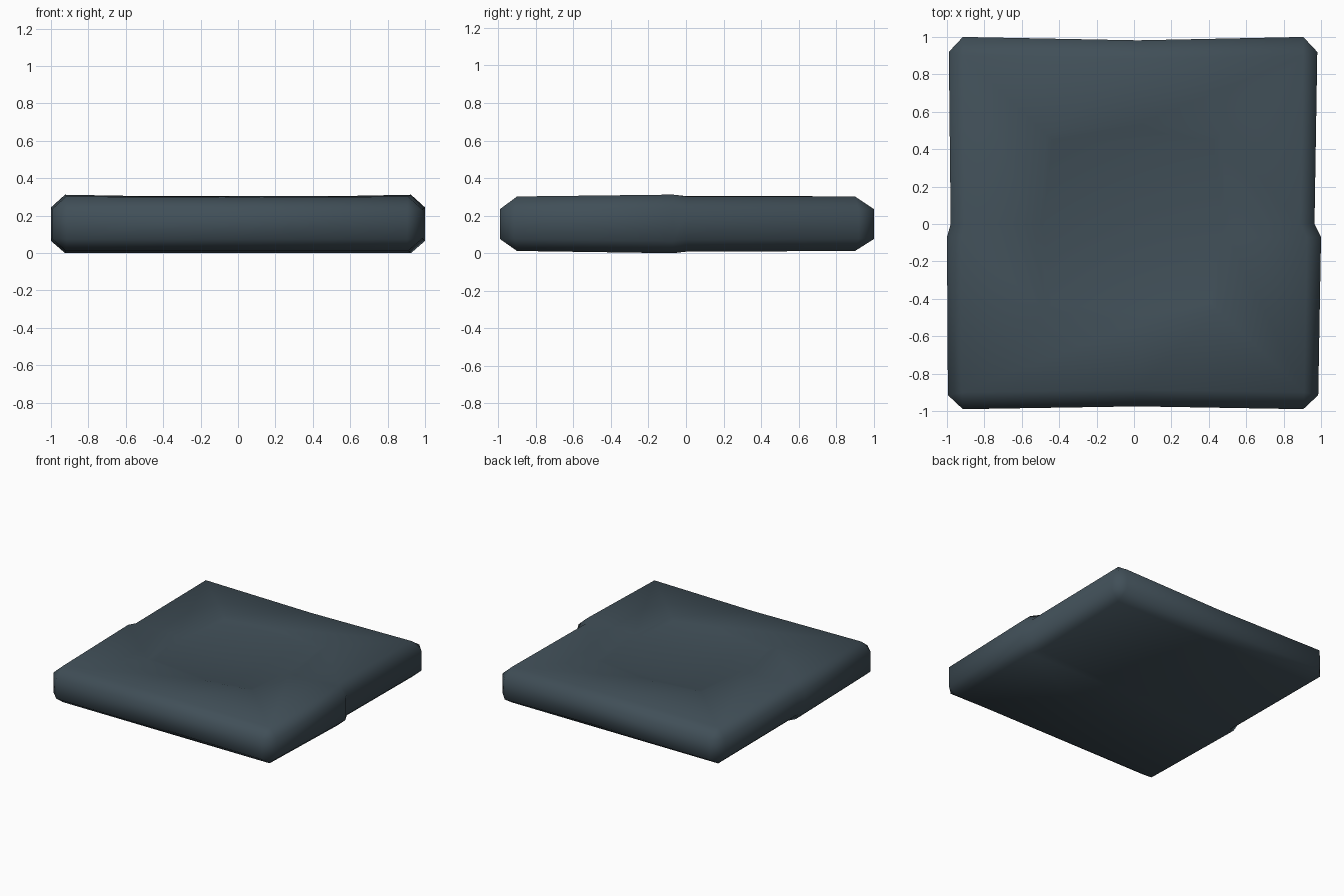
import bpy, bmesh

if "Cube" in bpy.data.objects:
    bpy.data.objects.remove(bpy.data.objects["Cube"])

slate = bpy.data.materials.new("dark_slate")
slate.diffuse_color = (0.052, 0.078, 0.097, 1)
slate.use_nodes = True
slate.node_tree.nodes["Principled BSDF"].inputs["Base Color"].default_value = slate.diffuse_color

bm = bmesh.new()


def V(x, y, z):
    return bm.verts.new((x, y, z))


# Cross-section stations from front to back:
# y of top/bottom edge, y of side edge, left x, right x, bottom z, top z
stations = [
    (-0.90, -0.915, -0.995, 0.985, 0.012, 0.302),
    (-0.07, -0.07, -1.0, 1.0, 0.0, 0.312),
    (0.0, 0.0, -0.98, 0.965, 0.008, 0.303),
    (0.90, 0.92, -0.99, 0.98, 0.012, 0.302),
]
C = 0.075   # chamfer width
rows = []
for ye, ys, xl, xr, z0, z1 in stations:
    rows.append({
        "bl": V(xl + C, ye, z0), "br": V(xr - C, ye, z0),
        "r0": V(xr, ys, z0 + 0.065), "r1": V(xr, ys, z1 - 0.068),
        "tr": V(xr - C, ye, z1), "tl": V(xl + C, ye, z1),
        "l1": V(xl, ys, z1 - 0.068), "l0": V(xl, ys, z0 + 0.065)})

# Sides, chamfers and underside along the length
ring = ["tl", "l1", "l0", "bl", "br", "r0", "r1", "tr"]
for a, b in zip(rows, rows[1:]):
    for p, q in zip(ring, ring[1:]):
        bm.faces.new((a[p], a[q], b[q], b[p]))

# Front and back ends, slightly bowed inwards in the middle
mids = []
for row, y, ymid in ((rows[0], -0.99, -0.975), (rows[-1], 1.0, 0.982)):
    s = 1 if y > 0 else -1
    top_mid = V(0.02, s * 0.885, 0.298)
    e = {k: V(x, yy, z) for k, x, yy, z in (
        ("l0", -0.915, y, 0.075), ("l1", -0.915, y, 0.235),
        ("m0", 0.02, ymid, 0.075), ("m1", 0.02, ymid, 0.235),
        ("r0", 0.905, y, 0.075), ("r1", 0.905, y, 0.235))}
    bm.faces.new((e["l0"], e["m0"], e["m1"], e["l1"]))
    bm.faces.new((e["m0"], e["r0"], e["r1"], e["m1"]))
    bm.faces.new((e["l1"], e["m1"], top_mid, row["tl"]))
    bm.faces.new((e["m1"], e["r1"], row["tr"], top_mid))
    bm.faces.new((row["bl"], row["br"], e["r0"], e["m0"], e["l0"]))
    for k in "lr":
        bm.faces.new((row[k + "0"], row[k + "1"], e[k + "1"], e[k + "0"]))
        bm.faces.new((row[k + "1"], row["t" + k], e[k + "1"]))
        bm.faces.new((row[k + "0"], e[k + "0"], row["b" + k]))
    mids.append(top_mid)

# Top surface: border, rim and sunken centre panel
outer = [rows[0]["tl"], mids[0]] + [r["tr"] for r in rows] + [mids[1]] + \
        [r["tl"] for r in rows[:0:-1]]
rim_pts = [(-0.47, -0.46), (0.04, -0.525), (0.45, -0.46), (0.505, -0.07),
           (0.51, 0.0), (0.46, 0.48), (0.05, 0.545), (-0.47, 0.48),
           (-0.535, 0.0), (-0.525, -0.07)]
rim = [V(x, y, 0.304) for x, y in rim_pts]
floor = [V(x * 0.92, y * 0.92, 0.292) for x, y in rim_pts]
n = len(rim)
for i in range(n):
    j = (i + 1) % n
    bm.faces.new((outer[i], outer[j], rim[j], rim[i]))
    bm.faces.new((rim[i], rim[j], floor[j], floor[i]))
bm.faces.new(floor)

bmesh.ops.recalc_face_normals(bm, faces=bm.faces[:])
for f in bm.faces:
    f.smooth = True

mesh = bpy.data.meshes.new("stone_slab")
bm.to_mesh(mesh)
bm.free()
mesh.materials.append(slate)
slab = bpy.data.objects.new("stone_slab", mesh)
bpy.context.collection.objects.link(slab)
